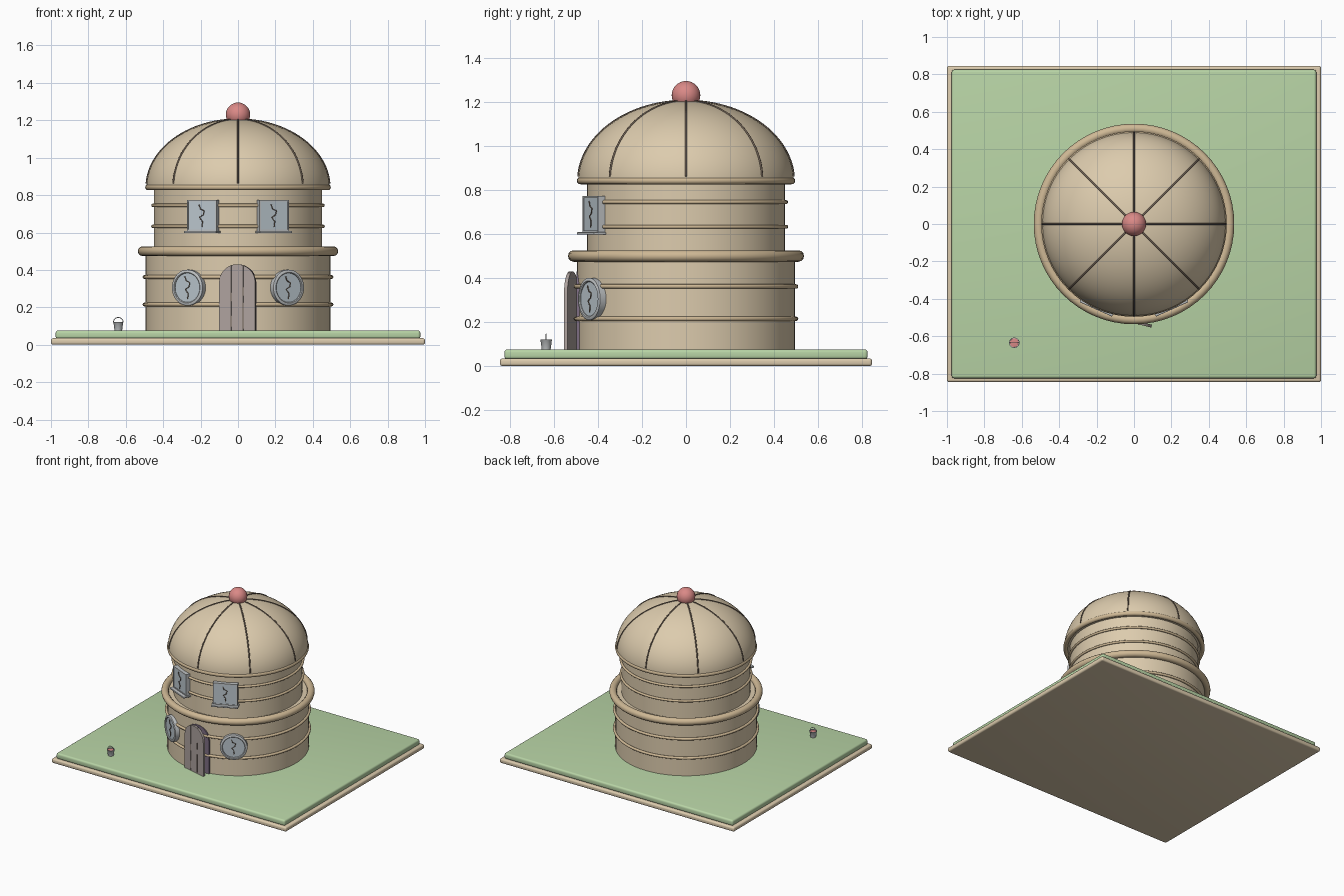
import bpy, bmesh, math
from mathutils import Matrix, Vector

if "Cube" in bpy.data.objects:
    bpy.data.objects.remove(bpy.data.objects["Cube"])

def mat(name, r, g, b):
    m = bpy.data.materials.new(name)
    m.diffuse_color = (r, g, b, 1)
    m.use_nodes = True
    m.node_tree.nodes["Principled BSDF"].inputs["Base Color"].default_value = m.diffuse_color
    return m

TAN = mat("tan", .72, .60, .42)
RING = mat("ring_tan", .62, .48, .30)
DARK = mat("dark", .16, .12, .09)
GREEN = mat("green", .48, .66, .38)
RED = mat("red", .70, .25, .24)
GLASS = mat("glass", .50, .57, .62)
GREY = mat("grey", .52, .54, .55)
WOOD = mat("door_wood", .42, .36, .34)
VOID = mat("doorway_dark", .20, .15, .22)

def finish(bm, name, material, M=Matrix(), smooth=True):
    bmesh.ops.recalc_face_normals(bm, faces=bm.faces)
    me = bpy.data.meshes.new(name)
    bm.to_mesh(me)
    bm.free()
    ob = bpy.data.objects.new(name, me)
    bpy.context.collection.objects.link(ob)
    ob.matrix_world = M
    me.materials.append(material)
    if smooth:
        bpy.context.view_layer.objects.active = ob
        bpy.ops.object.select_all(action='DESELECT')
        ob.select_set(True)
        bpy.ops.object.shade_smooth_by_angle(angle=math.radians(40))
    return ob

def lathe(name, profile, material, M=Matrix(), n=64, closed=False):
    bm = bmesh.new()
    vs = [bm.verts.new((r, 0, z)) for r, z in profile]
    es = [bm.edges.new(p) for p in zip(vs, vs[1:])]
    if closed:
        es.append(bm.edges.new((vs[-1], vs[0])))
    bmesh.ops.spin(bm, geom=vs + es, cent=(0, 0, 0), axis=(0, 0, 1), angle=math.tau, steps=n)
    bmesh.ops.remove_doubles(bm, verts=bm.verts, dist=1e-5)
    return finish(bm, name, material, M)

def ring(name, R, r, z, material, M=Matrix(), n=64):
    prof = [(R + r * math.cos(t * math.tau / 12), z + r * math.sin(t * math.tau / 12)) for t in range(12)]
    return lathe(name, prof, material, M, n, True)

def box(name, size, loc, material, M=Matrix(), bevel=0):
    bm = bmesh.new()
    bmesh.ops.create_cube(bm, size=1, matrix=Matrix.Translation(loc) @ Matrix.Diagonal((*size, 1)))
    if bevel:
        bmesh.ops.bevel(bm, geom=bm.edges[:], offset=bevel, segments=4, profile=.5, affect='EDGES')
    return finish(bm, name, material, M)

def tube(name, pts, r, material, M=Matrix()):
    cu = bpy.data.curves.new(name, 'CURVE')
    cu.dimensions = '3D'
    cu.bevel_depth = r
    cu.bevel_resolution = 2
    cu.use_fill_caps = True
    s = cu.splines.new('POLY')
    s.points.add(len(pts) - 1)
    for p, co in zip(s.points, pts):
        p.co = (*co, 1)
    cu.materials.append(material)
    ob = bpy.data.objects.new(name, cu)
    bpy.context.collection.objects.link(ob)
    ob.matrix_world = M
    return ob

def arch_slab(name, x0, x1, y0, y1, material, M):
    # slice of a round-topped door: half-width .1, springing at .255
    top = [x1 + (x0 - x1) * i / 16 for i in range(17)]
    pts = [(x0, 0), (x1, 0)] + [(x, .255 + math.sqrt(max(0, .01 - x * x))) for x in top]
    bm = bmesh.new()
    f = bm.faces.new([bm.verts.new((x, y0, z)) for x, z in pts])
    g = bmesh.ops.extrude_face_region(bm, geom=[f])
    bmesh.ops.translate(bm, verts=[v for v in g['geom'] if isinstance(v, bmesh.types.BMVert)],
                        vec=(0, y1 - y0, 0))
    return finish(bm, name, material, M)

# base and lawn
box("base_slab", (2, 1.69, .035), (0, 0, .0175), TAN, bevel=.012)
box("lawn", (1.95, 1.65, .045), (0, 0, .0535), GREEN, bevel=.014)

# drum walls
lathe("lower_wall", [(0, .07), (.495, .07), (.495, .5), (0, .5)], TAN)
lathe("upper_wall", [(0, .49), (.45, .49), (.45, .84), (0, .84)], TAN)
for i, (R, r, z) in enumerate([(.5, .01, .215), (.5, .01, .362), (.455, .009, .633), (.455, .009, .745)]):
    ring(f"wall_band_{i}", R, r, z, RING)
ring("ledge_ring", .51, .026, .5, RING)

# dome, eave ring, ribs and ball
A, H, Z = .49, .365, .84
dome = [(0, .835), (A, .835)] + [(A * math.cos(i * math.pi / 48), Z + H * math.sin(i * math.pi / 48)) for i in range(24)] + [(0, Z + H)]
lathe("dome", dome, TAN)
ring("eave_ring", .48, .016, .842, RING)
for k in range(8):
    rib = [(A * math.cos(t), 0, Z + H * math.sin(t)) for t in [.06 + i * 1.44 / 24 for i in range(25)]]
    tube(f"dome_rib_{k}", rib, .005, DARK, Matrix.Rotation(k * math.pi / 4, 4, 'Z'))
bm = bmesh.new()
bmesh.ops.create_uvsphere(bm, u_segments=32, v_segments=16, radius=.065)
finish(bm, "top_ball", RED, Matrix.Translation((0, 0, 1.23)))

# windows: local -y faces outward
def on_wall(x, y, z):
    return Matrix.Translation((x, y, z)) @ Matrix.Rotation(math.atan2(x, -y), 4, 'Z')

CRACK = [(-.018, .05), (-.008, .03), (.014, .022), (.008, .004), (-.014, -.008), (.004, -.026), (0, -.05)]
for side, s in (("left", -1), ("right", 1)):
    M = on_wall(s * .265, -.43, .305)
    L = M @ Matrix.Rotation(math.pi / 2, 4, 'X')
    lathe(f"round_pane_{side}", [(0, -.03), (.085, -.03), (.085, .008), (0, .008)], GLASS, L, 40)
    lathe(f"round_frame_{side}", [(.078, -.03), (.096, -.03), (.096, .012), (.09, .016), (.082, .016), (.078, .012)],
          GREY, L, 40, True)
    tube(f"round_crack_{side}", [(x, -.009, z * 1.2) for x, z in CRACK], .003, DARK, M)
    M = on_wall(s * .187, -.418, .69)
    box(f"square_pane_{side}", (.165, .03, .155), (0, 0, 0), GLASS, M)
    for t in (-1, 1):
        box(f"square_frame_side_{side}_{t}", (.008, .036, .165), (t * .083, 0, 0), GREY, M)
        box(f"square_frame_rail_{side}_{t}", (.174, .036, .008), (0, 0, t * .0785), GREY, M)
    box(f"window_sill_{side}", (.19, .06, .012), (0, -.012, -.087), GREY, M, .003)
    tube(f"square_crack_{side}", [(x, -.016, z * 1.2) for x, z in CRACK], .003, DARK, M)

# dark doorway and door standing ajar, hinged on the left
arch_slab("doorway", -.1, .1, -.498, -.46, VOID, Matrix.Translation((0, 0, .075)))
D = (Matrix.Translation((-.098, -.49, .075)) @ Matrix.Rotation(math.radians(-14), 4, 'Z')
     @ Matrix.Translation((.1, 0, 0)))
for i, (a, b) in enumerate([(-.1, -.034), (-.032, .032), (.034, .1)]):
    arch_slab(f"door_plank_{i}", a, b, -.016, 0, WOOD, D)
for i, (x, z, h) in enumerate([(-.033, .18, .05), (-.033, .05, .06), (.033, .21, .05), (.033, .08, .14)]):
    box(f"door_gap_{i}", (.005, .017, h), (x, -.009, z), DARK, D)

# bucket with handle and red contents
B = Matrix.Translation((-.64, -.635, .074))
lathe("bucket", [(0, 0), (.02, 0), (.026, .046), (.028, .048), (.024, .048), (.018, .004), (0, .004)], GREY, B, 24)
lathe("bucket_contents", [(0, .036), (.0225, .036), (.024, .043), (0, .046)], RED, B, 24)
tube("bucket_handle", [(.026 * math.cos(i * math.pi / 12), 0, .046 + .026 * math.sin(i * math.pi / 12))
                       for i in range(13)], .002, GREY, B)
